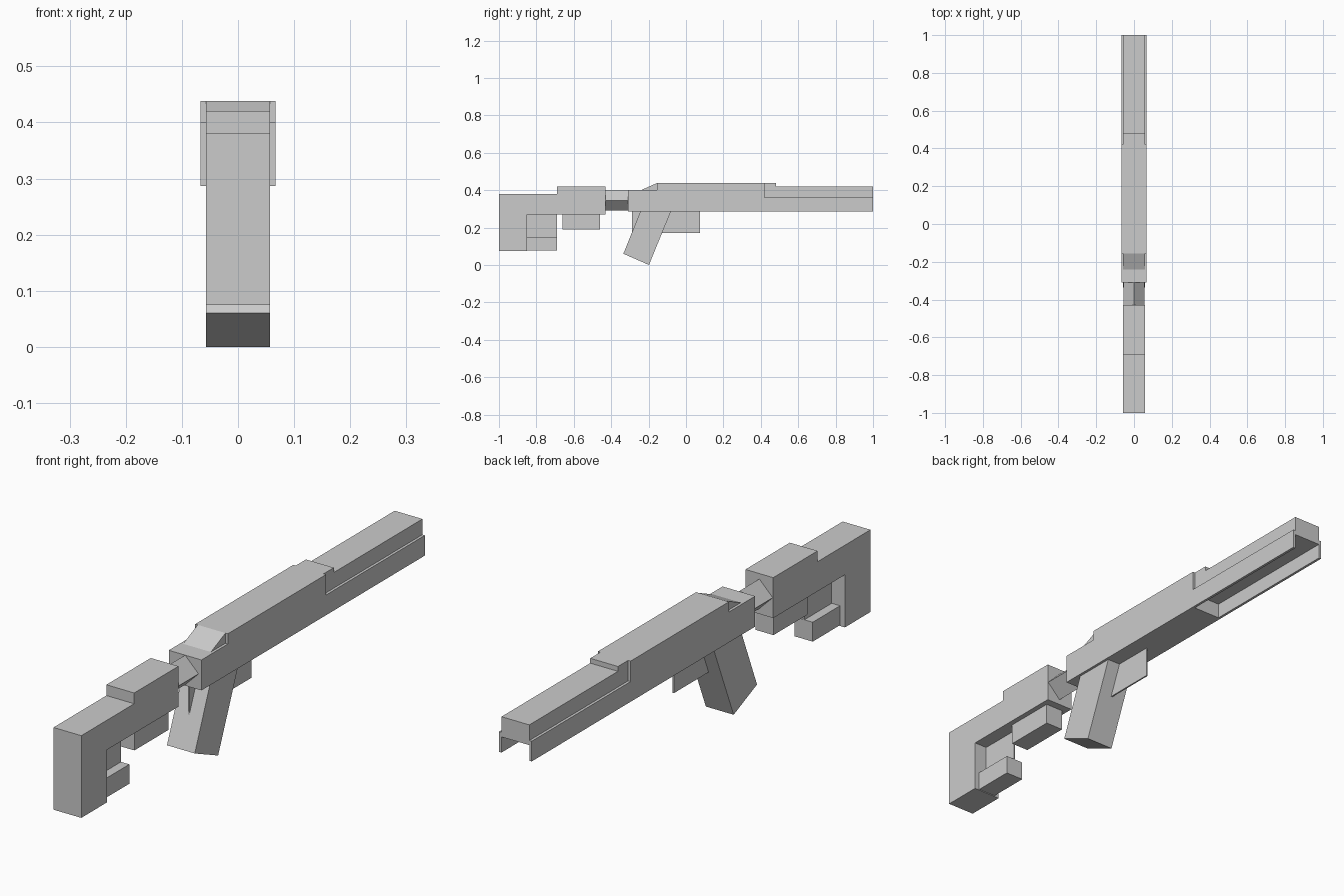
import bpy, bmesh
from mathutils import Vector

cube = bpy.data.objects.get("Cube")
if cube:
    bpy.data.objects.remove(cube, do_unlink=True)

# Single material
grey = bpy.data.materials.new("plain_grey")
grey.use_nodes = True
COLOUR = (0.6, 0.6, 0.6, 1)
grey.diffuse_color = COLOUR
grey.node_tree.nodes["Principled BSDF"].inputs["Base Color"].default_value = COLOUR


def extrude_profile(name, profile, x0, x1):
    """Extrude a closed (y, z) outline between two x positions."""
    bm = bmesh.new()
    face = bm.faces.new([bm.verts.new((x0, y, z)) for y, z in profile])
    geo = bmesh.ops.extrude_face_region(bm, geom=[face])["geom"]
    moved = [v for v in geo if isinstance(v, bmesh.types.BMVert)]
    bmesh.ops.translate(bm, verts=moved, vec=Vector((x1 - x0, 0, 0)))
    bmesh.ops.recalc_face_normals(bm, faces=bm.faces)
    mesh = bpy.data.meshes.new(name)
    bm.to_mesh(mesh)
    bm.free()
    mesh.materials.append(grey)
    obj = bpy.data.objects.new(name, mesh)
    bpy.context.collection.objects.link(obj)
    return obj


def box(name, half_width, y0, y1, z0, z1):
    outline = [(y0, z0), (y1, z0), (y1, z1), (y0, z1)]
    return extrude_profile(name, outline, -half_width, half_width)


CORE = 0.057     # half width of the main bodies
OUTER = 0.067    # half width over the side plates
INSET = 0.037    # half width of the narrow blocks
THIN = 0.003     # half width of the centre plates

# Shoulder stock with a raised cheek rest
extrude_profile("stock", [
    (-1, 0.075), (-1, 0.38), (-0.69, 0.38), (-0.69, 0.42),
    (-0.43, 0.42), (-0.43, 0.27), (-0.85, 0.27), (-0.85, 0.075)], -CORE, CORE)
box("stock_toe", INSET, -0.85, -0.69, 0.078, 0.15)
box("stock_web", THIN, -0.85, -0.69, 0.15, 0.27)
box("magazine", INSET, -0.66, -0.46, 0.19, 0.27)

# Four-sided neck standing on its edge
bpy.ops.mesh.primitive_cylinder_add(
    vertices=4, radius=0.055, depth=0.14,
    location=(0, -0.37, 0.345), rotation=(1.5708, 0, 0))
neck = bpy.context.object
neck.name = "neck"
neck.data.materials.append(grey)

# Receiver with rear ramp, running into the barrel
extrude_profile("receiver_and_barrel", [
    (-0.31, 0.287), (-0.31, 0.40), (-0.24, 0.40), (-0.155, 0.438),
    (0.48, 0.438), (0.48, 0.42), (1, 0.42), (1, 0.345),
    (0.42, 0.345), (0.42, 0.287)], -CORE, CORE)

# Side plates that continue as fins beside the barrel
plate = [(-0.31, 0.287), (-0.31, 0.40), (-0.155, 0.40), (-0.155, 0.438),
         (0.42, 0.438), (0.42, 0.362), (1, 0.362), (1, 0.287)]
for side, sign in (("left", 1), ("right", -1)):
    extrude_profile(side + "_side_plate", plate, sign * CORE, sign * OUTER)

# Slanted grip and the flat guard through it
extrude_profile("grip", [
    (-0.243, 0.288), (-0.08, 0.288), (-0.198, 0.0), (-0.335, 0.06)], -CORE, CORE)
box("trigger_guard", THIN, -0.29, 0.075, 0.17, 0.288)
